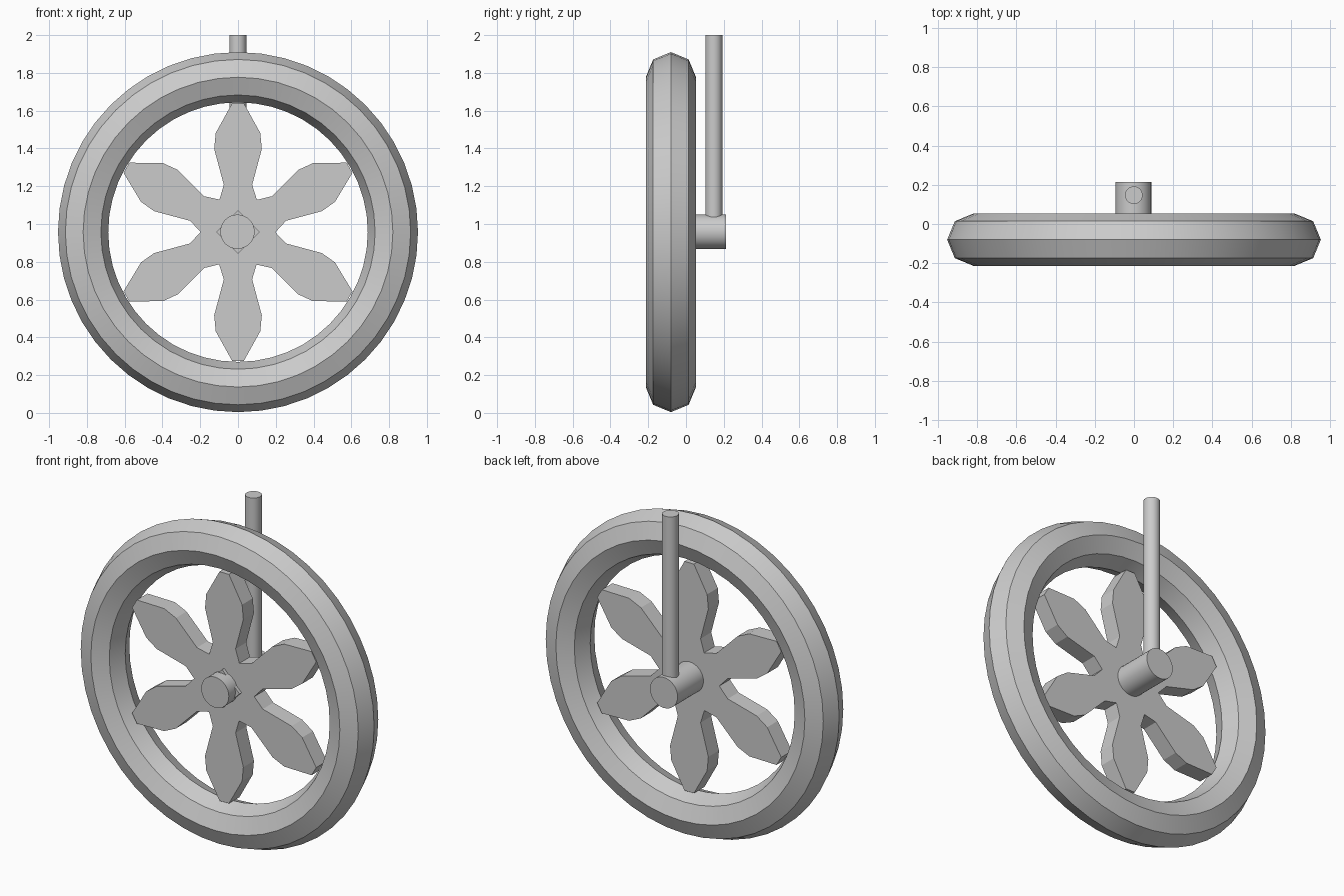
import bpy, bmesh, math
from mathutils import Matrix, Vector

cube = bpy.data.objects.get("Cube")
if cube:
    bpy.data.objects.remove(cube, do_unlink=True)

# Single plain grey
grey = bpy.data.materials.new("plain_grey")
grey.use_nodes = True
colour = (0.6, 0.6, 0.6, 1)
grey.diffuse_color = colour
grey.node_tree.nodes["Principled BSDF"].inputs["Base Color"].default_value = colour

CENTRE = Vector((0, -0.08, 0.957))


def add_object(name, bm, smooth=True):
    bmesh.ops.recalc_face_normals(bm, faces=bm.faces)
    mesh = bpy.data.meshes.new(name)
    bm.to_mesh(mesh)
    bm.free()
    mesh.materials.append(grey)
    obj = bpy.data.objects.new(name, mesh)
    bpy.context.collection.objects.link(obj)
    if smooth:
        bpy.ops.object.select_all(action='DESELECT')
        obj.select_set(True)
        bpy.context.view_layer.objects.active = obj
        bpy.ops.object.shade_smooth_by_angle(angle=math.radians(30))
    return obj


def cylinder(name, start, end, radius, sides=32):
    start, end = Vector(start), Vector(end)
    axis = end - start
    bm = bmesh.new()
    turn = axis.to_track_quat('Z', 'Y').to_matrix().to_4x4()
    bmesh.ops.create_cone(bm, cap_ends=True, segments=sides, radius1=radius,
                          radius2=radius, depth=axis.length,
                          matrix=Matrix.Translation((start + end) / 2) @ turn)
    return add_object(name, bm)


def plate(name, outline, front, back):
    """Extrude an x-z outline around the wheel centre from front to back."""
    bm = bmesh.new()
    face = bm.faces.new([bm.verts.new((x, front, z + CENTRE.z)) for x, z in outline])
    new = bmesh.ops.extrude_face_region(bm, geom=[face], use_keep_orig=True)["geom"]
    bmesh.ops.translate(bm, vec=(0, back - front, 0),
                        verts=[g for g in new if isinstance(g, bmesh.types.BMVert)])
    return add_object(name, bm, smooth=False)


# Rim: octagonal section swept round the axle
bm = bmesh.new()
section = [bm.verts.new(CENTRE + Vector((0, 0.133 * math.sin(a), 0.82 + 0.133 * math.cos(a))))
           for a in (i * math.tau / 8 for i in range(8))]
edges = [bm.edges.new((section[i - 1], section[i])) for i in range(8)]
bmesh.ops.spin(bm, geom=section + edges, cent=CENTRE, axis=(0, 1, 0),
               angle=math.tau, steps=48, use_merge=True)
bmesh.ops.remove_doubles(bm, verts=bm.verts, dist=0.0005)
add_object("rim", bm)

# Six-petal spoke plate: half a petal mirrored, then repeated
half = [(0.1, 0.171), (0.075, 0.25), (0.126, 0.44), (0.118, 0.525), (0.031, 0.682)]
petal = half + [(-x, z) for x, z in reversed(half[1:])]
outline = []
for i in range(6):
    c, s = math.cos(i * math.pi / 3), math.sin(i * math.pi / 3)
    outline += [(x * c - z * s, x * s + z * c) for x, z in petal]
plate("petal_spokes", outline, -0.13, -0.03)

# Small square collar standing on its corner
plate("hub_collar", [(0.115, 0), (0, 0.115), (-0.115, 0), (0, -0.115)], -0.15, -0.035)

# Axle and upright rod
cylinder("axle", (-0.003, -0.212, 0.959), (-0.003, 0.213, 0.959), 0.091)
cylinder("upright_rod", (-0.001, 0.147, 0.96), (-0.001, 0.147, 2.0), 0.045)
